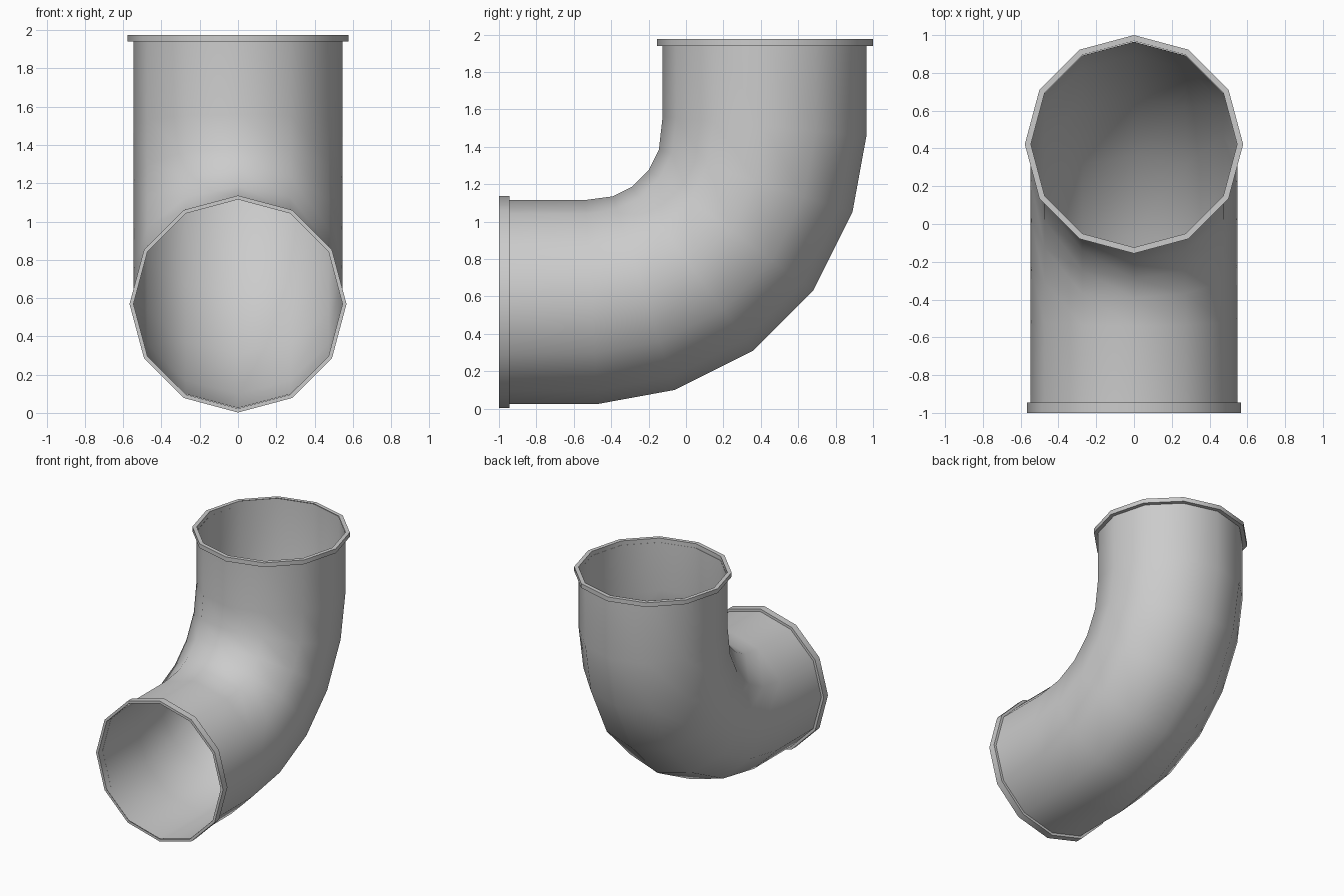
import bpy, bmesh
from math import sin, cos, pi

if "Cube" in bpy.data.objects:
    bpy.data.objects.remove(bpy.data.objects["Cube"])

SIDES = 12

def loft(name, rings):
    """Skin 12-sided rings; each ring is (inner (y,z), outer (y,z), x radius)."""
    bm = bmesh.new()
    loops = []
    for (iy, iz), (oy, oz), rx in rings:
        loop = []
        for k in range(SIDES):
            a = 2 * pi * k / SIDES
            c = cos(a) / 2
            loop.append(bm.verts.new((rx * sin(a),
                                      (iy + oy) / 2 + (oy - iy) * c,
                                      (iz + oz) / 2 + (oz - iz) * c)))
        loops.append(loop)
    for a, b in zip(loops, loops[1:]):
        for k in range(SIDES):
            n = (k + 1) % SIDES
            bm.faces.new((a[k], a[n], b[n], b[k]))
    bmesh.ops.recalc_face_normals(bm, faces=bm.faces)
    mesh = bpy.data.meshes.new(name)
    bm.to_mesh(mesh)
    bm.free()
    obj = bpy.data.objects.new(name, mesh)
    bpy.context.collection.objects.link(obj)
    bpy.ops.object.select_all(action='DESELECT')
    obj.select_set(True)
    bpy.context.view_layer.objects.active = obj
    bpy.ops.object.shade_smooth_by_angle(angle=pi / 3)
    return obj

# Elbow pipe: inside and outside of the bend, from the front opening to the top
inner = [(-1, 1.115), (-.54, 1.115), (-.39, 1.135), (-.29, 1.185),
         (-.20, 1.275), (-.145, 1.385), (-.125, 1.56), (-.125, 1.975)]
outer = [(-1, .025), (-.47, .025), (-.06, .10), (.36, .31),
         (.68, .63), (.89, 1.05), (.965, 1.46), (.965, 1.975)]
loft("elbow_pipe", [(i, o, .547) for i, o in zip(inner, outer)])

# Front flange: thin collar around the opening
def front_ring(y, r):
    return ((y, .569 + r), (y, .569 - r), r)

loft("front_flange", [front_ring(-.945, .546), front_ring(-.945, .567),
                      front_ring(-1, .567), front_ring(-1, .546)])

# Top flange
def top_ring(z, r):
    return ((.422 - r, z), (.422 + r, z), r)

loft("top_flange", [top_ring(1.94, .546), top_ring(1.94, .578),
                    top_ring(1.975, .578), top_ring(1.975, .546)])
